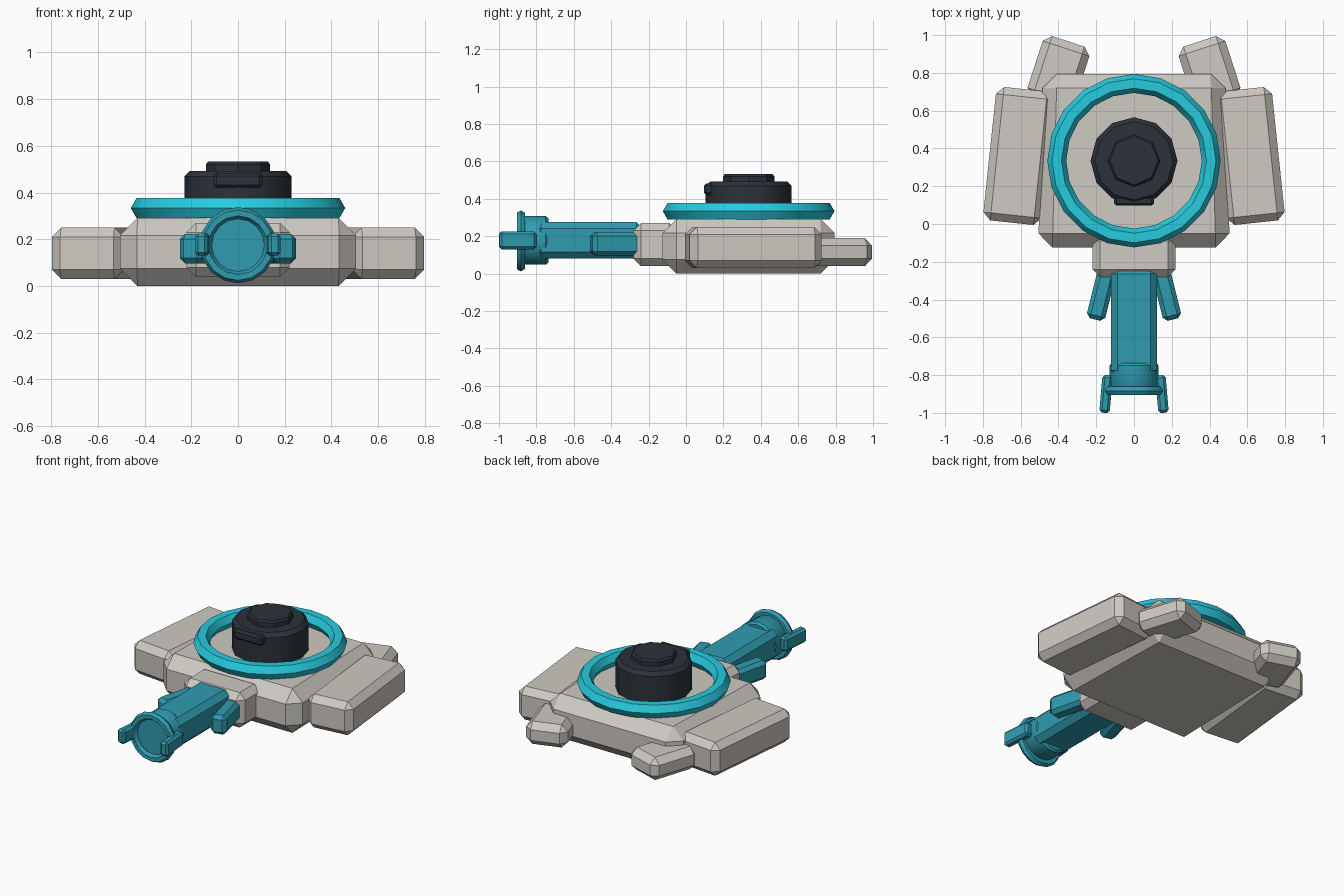
import bpy, bmesh, math
from mathutils import Matrix

if "Cube" in bpy.data.objects:
    bpy.data.objects.remove(bpy.data.objects["Cube"])


def material(name, rgb):
    m = bpy.data.materials.new(name)
    m.diffuse_color = (*rgb, 1)
    m.use_nodes = True
    m.node_tree.nodes["Principled BSDF"].inputs["Base Color"].default_value = m.diffuse_color
    return m


CREAM = material("warm cream", (0.62, 0.59, 0.54))
CYAN = material("bright cyan", (0.02, 0.60, 0.74))
TEAL = material("teal", (0.028, 0.33, 0.43))
BLACK = material("charcoal", (0.024, 0.032, 0.042))


def finish(bm, name, mat, loc, rot=(0, 0, 0), smooth=None):
    mesh = bpy.data.meshes.new(name)
    bmesh.ops.recalc_face_normals(bm, faces=bm.faces)
    bm.to_mesh(mesh)
    bm.free()
    mesh.materials.append(mat)
    ob = bpy.data.objects.new(name, mesh)
    ob.location, ob.rotation_euler = loc, rot
    bpy.context.collection.objects.link(ob)
    if smooth:
        bpy.ops.object.select_all(action='DESELECT')
        ob.select_set(True)
        bpy.context.view_layer.objects.active = ob
        bpy.ops.object.shade_smooth_by_angle(angle=math.radians(smooth))
    return ob


def block(name, mat, loc, size, bevel, turn=0, taper=0):
    """Chamfered box, optionally turned about z and narrowed to the rear."""
    bm = bmesh.new()
    bmesh.ops.create_cube(bm, size=1, matrix=Matrix.Diagonal((*size, 1)))
    for v in bm.verts:
        v.co.x *= 1 - taper * v.co.y / size[1]
    bmesh.ops.bevel(bm, geom=bm.edges[:], offset=bevel, segments=1,
                    affect='EDGES', clamp_overlap=True)
    return finish(bm, name, mat, loc, (0, 0, math.radians(turn)))


def lathe(name, mat, loc, profile, sides, rot=(0, 0, 0), closed=False, smooth=32):
    """Spin (radius, height) points about z; open profiles get end caps."""
    bm = bmesh.new()
    rings = [[bm.verts.new((r * math.cos(math.tau * i / sides),
                            r * math.sin(math.tau * i / sides), z))
              for i in range(sides)] for r, z in profile]
    pairs = list(zip(rings, rings[1:]))
    if closed:
        pairs.append((rings[-1], rings[0]))
    else:
        bm.faces.new(rings[0])
        bm.faces.new(rings[-1])
    for a, b in pairs:
        for i in range(sides):
            j = (i + 1) % sides
            bm.faces.new((a[i], a[j], b[j], b[i]))
    return finish(bm, name, mat, loc, rot, smooth)


def torus(name, mat, loc, major, minor, sides, tube_sides, rot=(0, 0, 0)):
    prof = [(major + minor * math.cos(math.tau * k / tube_sides),
             minor * math.sin(math.tau * k / tube_sides)) for k in range(tube_sides)]
    return lathe(name, mat, loc, prof, sides, rot, closed=True)


# Main hull and neck
block("hull", CREAM, (0, 0.335, 0.146), (0.99, 0.92, 0.292), 0.075, taper=0.05)
block("neck", CREAM, (0, -0.165, 0.155), (0.44, 0.23, 0.23), 0.04)

# Side slabs, rear feet, barrel fins and muzzle prongs, in mirrored pairs
for s, side in ((1, "right"), (-1, "left")):
    block(side + "_slab", CREAM, (s * 0.61, 0.36, 0.14), (0.31, 0.71, 0.22), 0.04, s * 6)
    block(side + "_rear_foot", CREAM, (s * 0.40, 0.805, 0.115), (0.26, 0.34, 0.15), 0.04, s * 18)
    block(side + "_fin", TEAL, (s * 0.172, -0.37, 0.16), (0.10, 0.28, 0.125), 0.022, s * 14)
    block(side + "_prong", TEAL, (s * 0.148, -0.9, 0.178), (0.055, 0.2, 0.095), 0.014, s * 5)

# Turret ring, hatch, cap and sight tab
torus("turret_ring", CYAN, (0, 0.335, 0.334), 0.409, 0.05, 20, 6)
lathe("hatch", BLACK, (0, 0.335, 0),
      [(0.23, 0.26), (0.23, 0.468), (0.207, 0.492)], 12)
lathe("hatch_cap", BLACK, (0, 0.335, 0),
      [(0.138, 0.48), (0.138, 0.52), (0.128, 0.532)], 8)
block("sight_tab", BLACK, (0, 0.122, 0.452), (0.21, 0.05, 0.062), 0.012)

# Barrel, muzzle coupling and lip
FACE_FRONT = (math.pi / 2, 0, 0)
block("barrel", TEAL, (0, -0.52, 0.178), (0.245, 0.58, 0.195), 0.035)
lathe("muzzle_coupling", TEAL, (0, 0, 0.178),
      [(0.118, 0.735), (0.13, 0.75), (0.13, 0.86), (0.12, 0.878)], 16, FACE_FRONT)
torus("muzzle_lip", TEAL, (0, -0.883, 0.175), 0.138, 0.025, 16, 6, FACE_FRONT)
